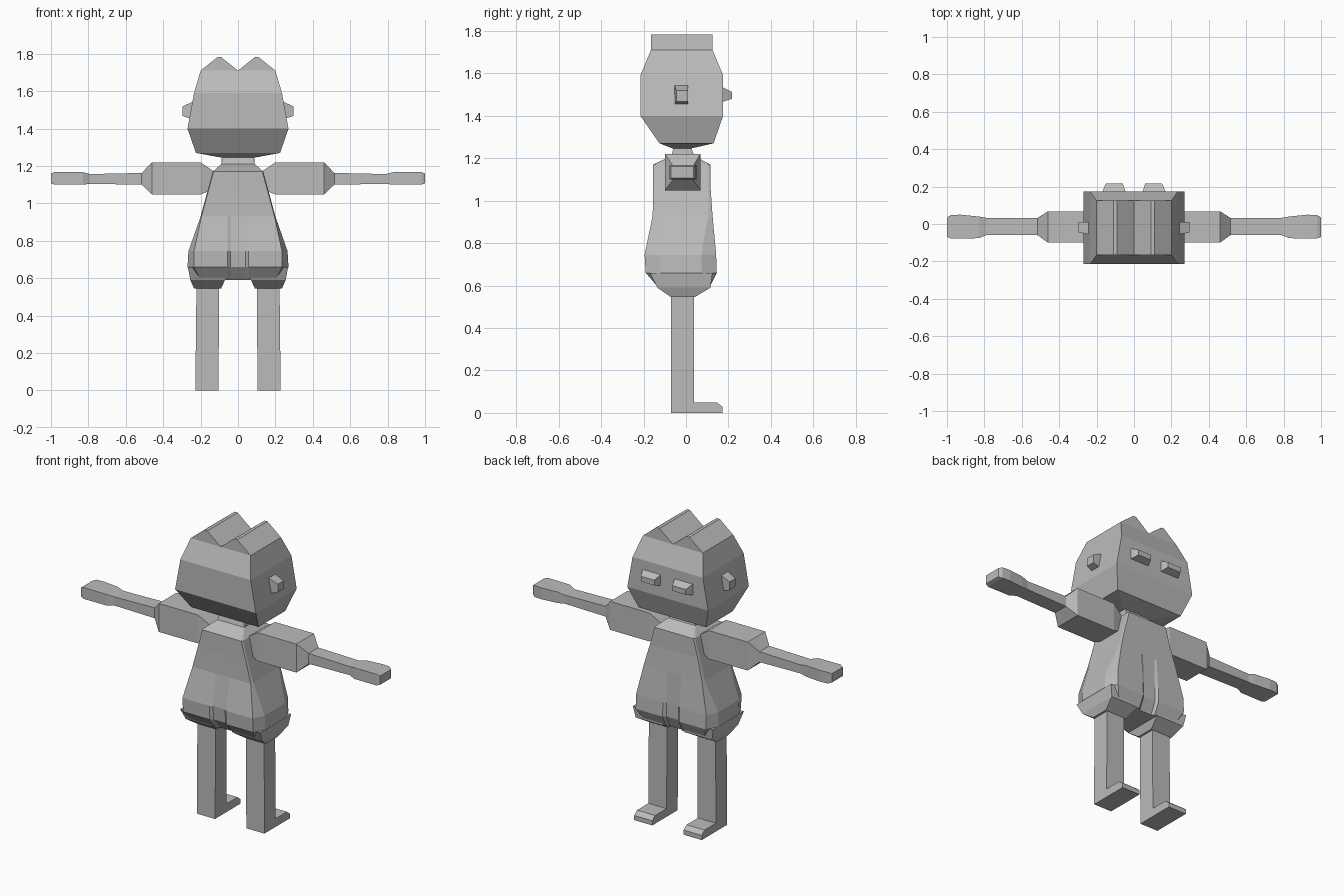
import bpy, bmesh

if "Cube" in bpy.data.objects:
    bpy.data.objects.remove(bpy.data.objects["Cube"])

grey = bpy.data.materials.new("plain_grey")
grey.use_nodes = True
tone = (0.5, 0.5, 0.5, 1)
grey.diffuse_color = tone
grey.node_tree.nodes["Principled BSDF"].inputs["Base Color"].default_value = tone


def loft(name, rings, mirror=False):
    """Skin a closed flat-shaded solid through rings of equal point count."""
    bm = bmesh.new()
    loops = [[bm.verts.new(p) for p in ring] for ring in rings]
    for a, b in zip(loops, loops[1:]):
        for i in range(len(a)):
            j = (i + 1) % len(a)
            bm.faces.new((a[i], a[j], b[j], b[i]))
    bm.faces.new(loops[0])
    bm.faces.new(loops[-1])
    bmesh.ops.recalc_face_normals(bm, faces=bm.faces)
    mesh = bpy.data.meshes.new(name)
    bm.to_mesh(mesh)
    bm.free()
    mesh.materials.append(grey)
    obj = bpy.data.objects.new(name, mesh)
    bpy.context.collection.objects.link(obj)
    if mirror:
        obj.modifiers.new("mirror", "MIRROR").use_mirror_merge = False
    return obj


def flat(z, x0, x1, y0, y1):
    return [(x0, y0, z), (x1, y0, z), (x1, y1, z), (x0, y1, z)]


def upright(x, y0, y1, z0, z1):
    return [(x, y0, z0), (x, y1, z0), (x, y1, z1), (x, y0, z1)]


# Head: tapered block
loft("head", [flat(z, -x, x, y0, y1) for z, x, y0, y1 in [
    (1.245, .09, -.06, .02), (1.27, .225, -.125, .13), (1.4, .27, -.215, .175),
    (1.59, .235, -.215, .175), (1.71, .2, -.165, .125)]])

# Two ridges running along the top of the head
ridge = [(0, 1.71), (.09, 1.782), (.11, 1.782), (.2, 1.71)]
loft("head_ridge", [[(x, y, z) for x, z in ridge] for y in (-.165, .125)], True)

# Ears and eyes
loft("ear", [upright(.24, -.055, .01, 1.45, 1.545),
             upright(.298, -.045, .01, 1.468, 1.518)], True)
loft("eye", [[(x, y, z) for x, z in ((a, c), (b, c), (b, d), (a, d))]
             for y, a, b, c, d in [(.17, .045, .17, 1.465, 1.535),
                                   (.217, .06, .15, 1.48, 1.512)]], True)


# Torso: chamfered cross-sections with a shallow fold down the middle
def torso_ring(z, xf, xs, y0, y1, chamfer, fold):
    half = [(.04, y0 + fold), (.055, y0), (xf, y0), (xs, y0 + chamfer),
            (xs, y1 - chamfer), (xf, y1), (.055, y1), (.04, y1 - fold)]
    return ([(x, y, z) for x, y in half] +
            [(-x, y, z) for x, y in reversed(half)])


loft("torso", [torso_ring(*r) for r in [
    (.59, .2, .22, -.13, .11, .04, .012), (.66, .235, .27, -.19, .145, .07, .015),
    (.745, .235, .265, -.195, .142, .07, .012), (.93, .195, .2, -.157, .125, .02, 0),
    (1.06, .16, .165, -.155, .116, .01, 0), (1.17, .13, .135, -.155, .115, .01, 0),
    (1.21, .088, .09, -.07, .04, .005, 0), (1.26, .083, .085, -.055, .02, .005, 0)]])

# Hips: lobes tapering into the legs
loft("hip", [flat(*r) for r in [
    (.545, .09, .235, -.07, .04), (.59, .07, .255, -.135, .115),
    (.66, .08, .268, -.17, .125)]], True)

# Legs and feet
loft("leg", [flat(*r) for r in [
    (0, .105, .226, -.07, .037), (.2, .103, .226, -.07, .037),
    (.57, .102, .222, -.07, .037)]], True)
sole = [(0, 0), (.172, 0), (.172, .028), (.145, .05), (0, .05)]
loft("foot", [[(x, y, z) for y, z in sole] for x in (.105, .226)], True)

# Arms: sleeve, forearm and hand in one run outwards
loft("arm", [upright(*r) for r in [
    (.12, -.08, .05, 1.08, 1.165), (.2, -.1, .068, 1.048, 1.22),
    (.46, -.1, .068, 1.048, 1.22), (.515, -.06, .033, 1.1, 1.163),
    (.79, -.06, .033, 1.105, 1.157), (.83, -.076, .04, 1.1, 1.167),
    (.93, -.077, .05, 1.1, 1.168), (.98, -.077, .047, 1.1, 1.168),
    (1, -.07, .035, 1.107, 1.16)]], True)
